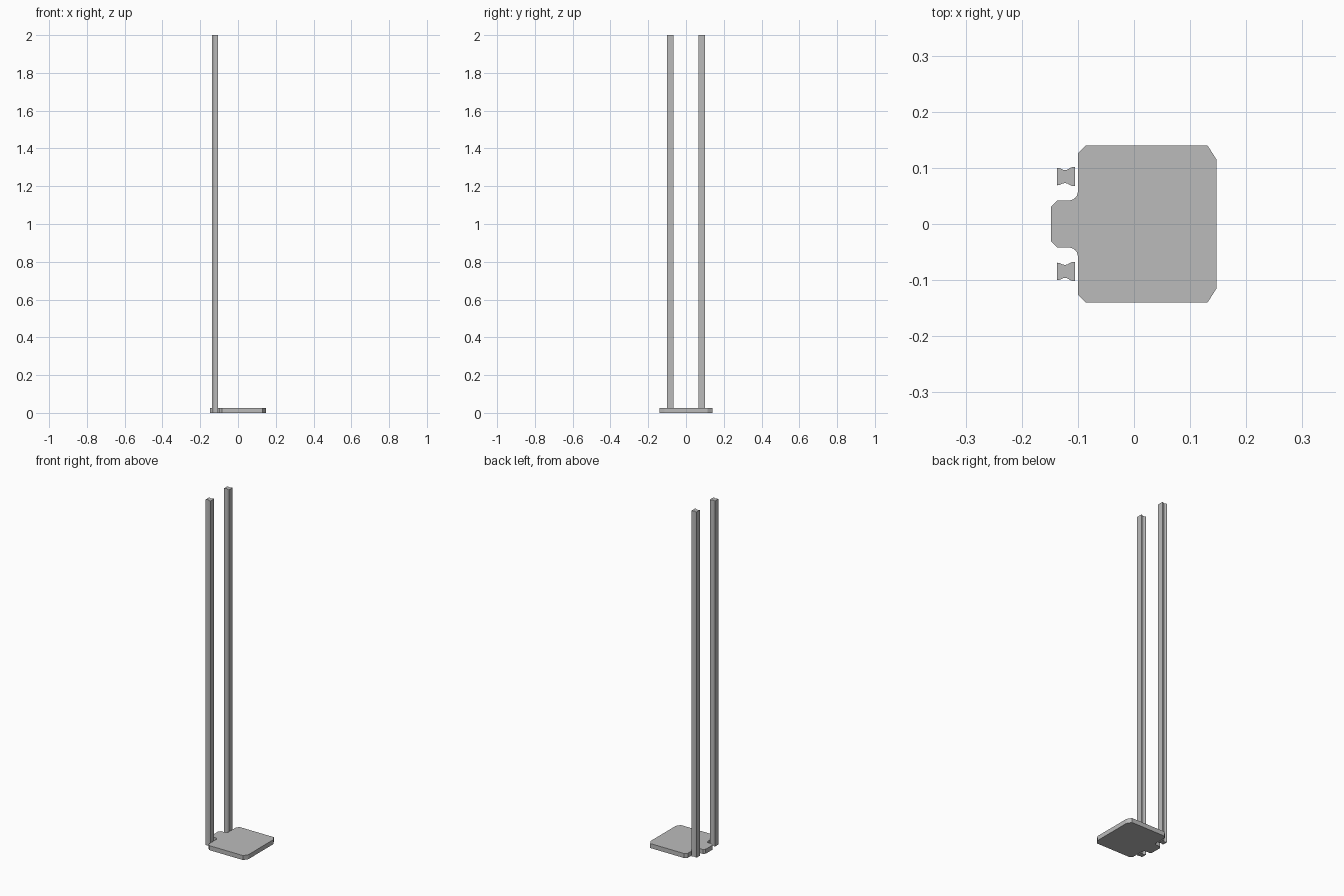
import bpy
import bmesh
from math import cos, sin, pi

cube = bpy.data.objects.get("Cube")
if cube:
    bpy.data.objects.remove(cube, do_unlink=True)

grey = bpy.data.materials.new("light grey")
grey.use_nodes = True
grey.diffuse_color = (0.5, 0.5, 0.5, 1)
grey.node_tree.nodes["Principled BSDF"].inputs["Base Color"].default_value = grey.diffuse_color


def extrude_outline(name, outline, height):
    """Solid prism standing on the floor."""
    bm = bmesh.new()
    base = bm.faces.new([bm.verts.new((x, y, 0)) for x, y in outline])
    result = bmesh.ops.extrude_face_region(bm, geom=[base])
    top = [v for v in result["geom"] if isinstance(v, bmesh.types.BMVert)]
    bmesh.ops.translate(bm, verts=top, vec=(0, 0, height))
    bmesh.ops.recalc_face_normals(bm, faces=bm.faces)
    mesh = bpy.data.meshes.new(name)
    bm.to_mesh(mesh)
    bm.free()
    mesh.materials.append(grey)
    obj = bpy.data.objects.new(name, mesh)
    bpy.context.collection.objects.link(obj)
    return obj


def mirrored(half, centre=0):
    """Close a half outline by mirroring it across y = centre."""
    return ([(x, centre + y) for x, y in half]
            + [(x, centre - y) for x, y in reversed(half)])


# Base plate: clipped corners and a tongue with rounded inner corners
fillet = [(-0.116 + 0.016 * cos(a), 0.058 + 0.016 * sin(a))
          for a in [-pi / 2 * i / 6 for i in range(7)]]
plate_half = [(0.147, 0.115), (0.131, 0.14), (-0.086, 0.14), (-0.1, 0.126)]
plate_half += fillet + [(-0.137, 0.042), (-0.148, 0.031)]
extrude_outline("base_plate", mirrored(plate_half), 0.026)

# Pair of tall grooved rails, standing in the notches beside the tongue
rail_half = [(-0.137, 0.0155), (-0.132, 0.0148), (-0.127, 0.0122), (-0.123, 0.0115),
             (-0.119, 0.0122), (-0.113, 0.0158), (-0.109, 0.0172), (-0.105, 0.0172)]
for name, side in (("front_rail", -1), ("back_rail", 1)):
    extrude_outline(name, mirrored(rail_half, side * 0.0845), 2.0)
